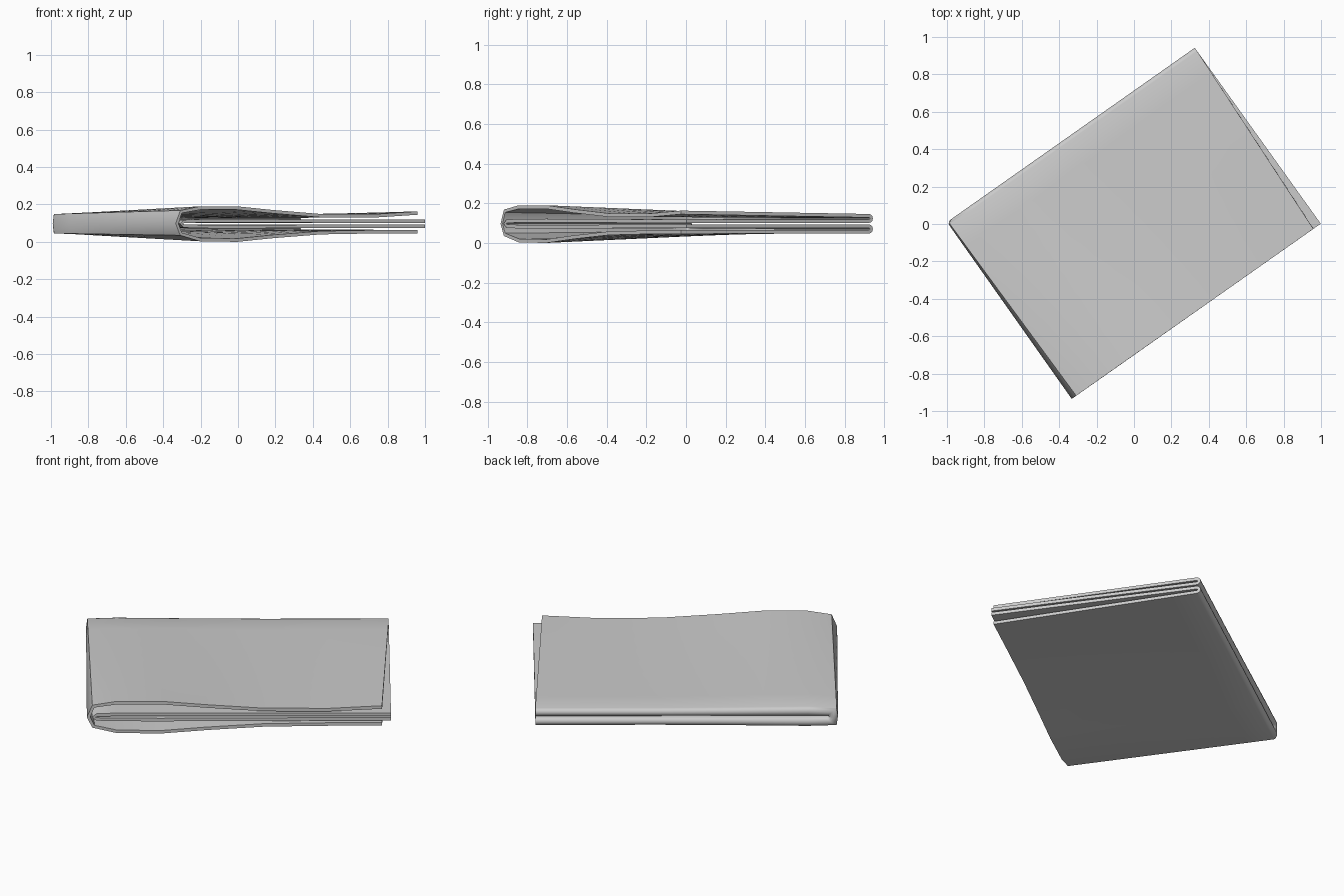
import bpy, bmesh, math
from mathutils import Vector

if "Cube" in bpy.data.objects:
    bpy.data.objects.remove(bpy.data.objects["Cube"])

# Plan corners: A-B is the first (hairpin) fold, A-D the second (book) fold
A, B, D = Vector((-1, 0.01, 0)), Vector((0.325, 0.942, 0)), Vector((-0.333, -0.935, 0))
LU, LV = (B - A).length, (D - A).length
EU, EV = (B - A) / LU, (D - A) / LV
MID, THICK = 0.097, 0.018


def u_path(us, top, bottom, tip):
    """U-shaped cross-section: top edge -> fold tip -> bottom edge, as (u, z)."""
    return ([(u, h) for u, h in zip(us, top)] + [(tip, 0.0)]
            + [(u, -h) for u, h in zip(us[::-1], bottom[::-1])])


# Outer leaf at the open front edge (bulging) and at the rear fold (flat)
us = [LU, 1.3, 0.95, 0.64, 0.4, 0.16, 0.035]
outer_front = u_path([LU - 0.04] + us[1:],
                     [0.057, 0.042, 0.043, 0.064, 0.084, 0.084, 0.064],
                     [0.042, 0.043, 0.048, 0.068, 0.088, 0.085, 0.055], 0.009)
flat = [0.040, 0.040, 0.040, 0.042, 0.045, 0.048, 0.045]
outer_back = u_path(us[:-1] + [0.013], flat, flat, 0.009)

# Inner leaf, nested in the outer one
ui = [LU + 0.008, 1.3, 0.95, 0.64, 0.4, 0.16, 0.055]
thin = [0.013, 0.013, 0.014, 0.015, 0.016, 0.015, 0.012]
inner_front = u_path(ui, thin, thin, 0.036)
slim = [0.013] * 7
inner_back = u_path([LU] + ui[1:], slim, slim, 0.04)


def blend(p, q, t):
    return [(a[0] + (b[0] - a[0]) * t, a[1] + (b[1] - a[1]) * t) for a, b in zip(p, q)]


# Rows across the sheet: outer leaf, hairpin, inner leaf
R, VS, ARC = 0.014, 8, 6
V0 = THICK / 2
rows = []
for i in range(VS, -1, -1):
    t = i / VS
    rows.append((V0 + R + (LV - V0 - R) * t, blend(outer_back, outer_front, t)))
for i in range(1, ARC):
    a = math.pi * i / ARC
    rows.append((V0 + R * (1 - math.sin(a)),
                 blend(outer_back, inner_back, (1 - math.cos(a)) / 2)))
for i in range(VS + 1):
    t = i / VS
    rows.append((V0 + R + (LV - V0 - R) * t, blend(inner_back, inner_front, t)))

# Skin the rows into one folded sheet
bm = bmesh.new()
grid = [[bm.verts.new(A + EU * u + EV * v + Vector((0, 0, MID + z))) for u, z in path]
        for v, path in rows]
for r0, r1 in zip(grid, grid[1:]):
    for j in range(len(r0) - 1):
        bm.faces.new((r0[j], r0[j + 1], r1[j + 1], r1[j]))
bmesh.ops.recalc_face_normals(bm, faces=bm.faces)
me = bpy.data.meshes.new("folded_cloth")
bm.to_mesh(me)
bm.free()
cloth = bpy.data.objects.new("folded_cloth", me)
bpy.context.collection.objects.link(cloth)

# Cloth thickness
sol = cloth.modifiers.new("thickness", 'SOLIDIFY')
sol.thickness = THICK
sol.offset = 0
bpy.context.view_layer.objects.active = cloth
cloth.select_set(True)
bpy.ops.object.modifier_apply(modifier=sol.name)
bpy.ops.object.shade_smooth_by_angle(angle=math.radians(50))
